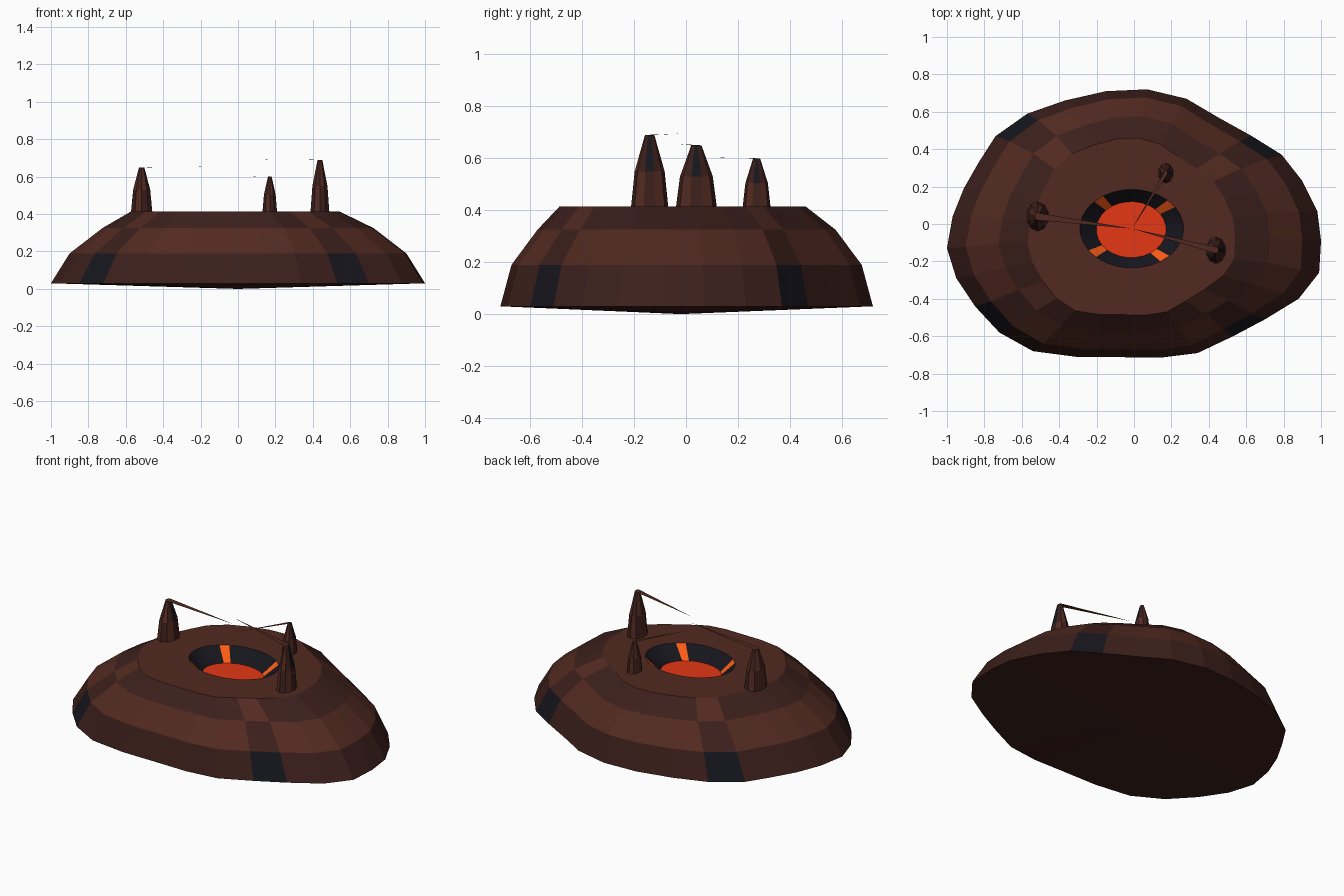
import bpy
from math import sin, cos, pi, radians

if "Cube" in bpy.data.objects:
    bpy.data.objects.remove(bpy.data.objects["Cube"])

N = 28          # sides of the mound
CRACK = 3       # every seventh column is a crack column


def material(name, r, g, b):
    m = bpy.data.materials.new(name)
    m.diffuse_color = (r, g, b, 1)
    m.use_nodes = True
    m.node_tree.nodes["Principled BSDF"].inputs["Base Color"].default_value = m.diffuse_color
    return m


ROCK = material("rock", 0.085, 0.023, 0.015)
DARK = material("dark_rock", 0.045, 0.014, 0.011)
BLACK = material("obsidian", 0.008, 0.008, 0.013)
LAVA = material("lava", 0.78, 0.038, 0.007)
GLOW = material("glowing_crack", 1.0, 0.11, 0.008)
MATS = [ROCK, DARK, BLACK, LAVA, GLOW]


def build(name, rings, paint, cap_low=None, cap_high=None):
    """Loft equal rings, with optional fans to a point at either end."""
    n = len(rings[0])
    verts = [v for ring in rings for v in ring]
    faces, cols = [], []
    for b in range(len(rings) - 1):
        for i in range(n):
            j = (i + 1) % n
            faces.append((b * n + i, b * n + j, (b + 1) * n + j, (b + 1) * n + i))
            cols.append(paint(b, i))
    last = (len(rings) - 1) * n
    for cap, start in ((cap_low, 0), (cap_high, last)):
        if cap:
            point, mat = cap
            verts.append(point)
            for i in range(n):
                a, c = start + i, start + (i + 1) % n
                faces.append((c, a, len(verts) - 1) if cap is cap_low else (a, c, len(verts) - 1))
                cols.append(mat)
    me = bpy.data.meshes.new(name)
    me.from_pydata(verts, [], faces)
    for m in MATS:
        me.materials.append(m)
    for p, m in zip(me.polygons, cols):
        p.material_index = MATS.index(m)
    ob = bpy.data.objects.new(name, me)
    bpy.context.collection.objects.link(ob)
    return ob


def ellipse(cx, cy, z, rx, ry, n=N, start=-5):
    return [(cx + rx * cos(2 * pi * i / n + radians(start)),
             cy + ry * sin(2 * pi * i / n + radians(start)), z) for i in range(n)]


# irregular foot of the mound
OUTLINE = [(1, -.09), (.98, .07), (.9, .23), (.79, .37), (.63, .47), (.45, .57), (.28, .67),
           (.07, .72), (-.15, .71), (-.37, .66), (-.57, .59), (-.74, .47), (-.83, .33), (-.91, .19),
           (-.97, .04), (-1, -.13), (-.95, -.29), (-.85, -.44), (-.72, -.58), (-.54, -.68),
           (-.31, -.71), (-.08, -.712), (.14, -.715), (.34, -.69), (.53, -.6), (.7, -.51),
           (.88, -.4), (.99, -.26)]


def contour(z, sx, sy, dx=0, dy=0):
    return [(x * sx + dx, y * sy + dy, z) for x, y in OUTLINE]


def mound_paint(band, i):
    crack = i % 7 == CRACK
    return [(DARK, BLACK), (ROCK, DARK), (DARK, ROCK), (ROCK, ROCK)][band][crack]


# mound slopes and flat top up to the crater rim
rim = ellipse(-.012, -.025, .415, .278, .21)
build("mound",
      [contour(.03, 1, 1), contour(.19, .9, .94), contour(.325, .725, .8),
       contour(.415, .555, .66, -.015, -.015), rim],
      mound_paint, cap_low=((0, -.02, 0), DARK))

# crater wall with glowing cracks, and the lava pool
pool = ellipse(-.015, -.03, .335, .187, .15)
build("crater_wall", [rim, pool], lambda b, i: GLOW if i % 7 == CRACK else BLACK)
build("lava_pool", [pool], None, cap_high=((-.015, -.03, .335), LAVA))


# rock spires, each with a thin sliver reaching over the crater centre
def spire(name, x, y, top, rx, ry):
    base = .41
    mid = base + (top - base) * .5
    rings = [ellipse(x, y, z, rx * s, ry * s, 10, -18)
             for z, s in ((base, 1), (mid, .8), (top, .25))]
    build(name, rings, lambda b, i: BLACK if b == 1 and i == 0 else ROCK if (b + i) % 2 else DARK,
          cap_high=((-.01, -.025, top + .005), ROCK))


spire("left_spire", -.515, .04, .65, .06, .079)
spire("right_spire", .438, -.14, .69, .053, .072)
spire("back_spire", .17, .272, .6, .041, .054)
